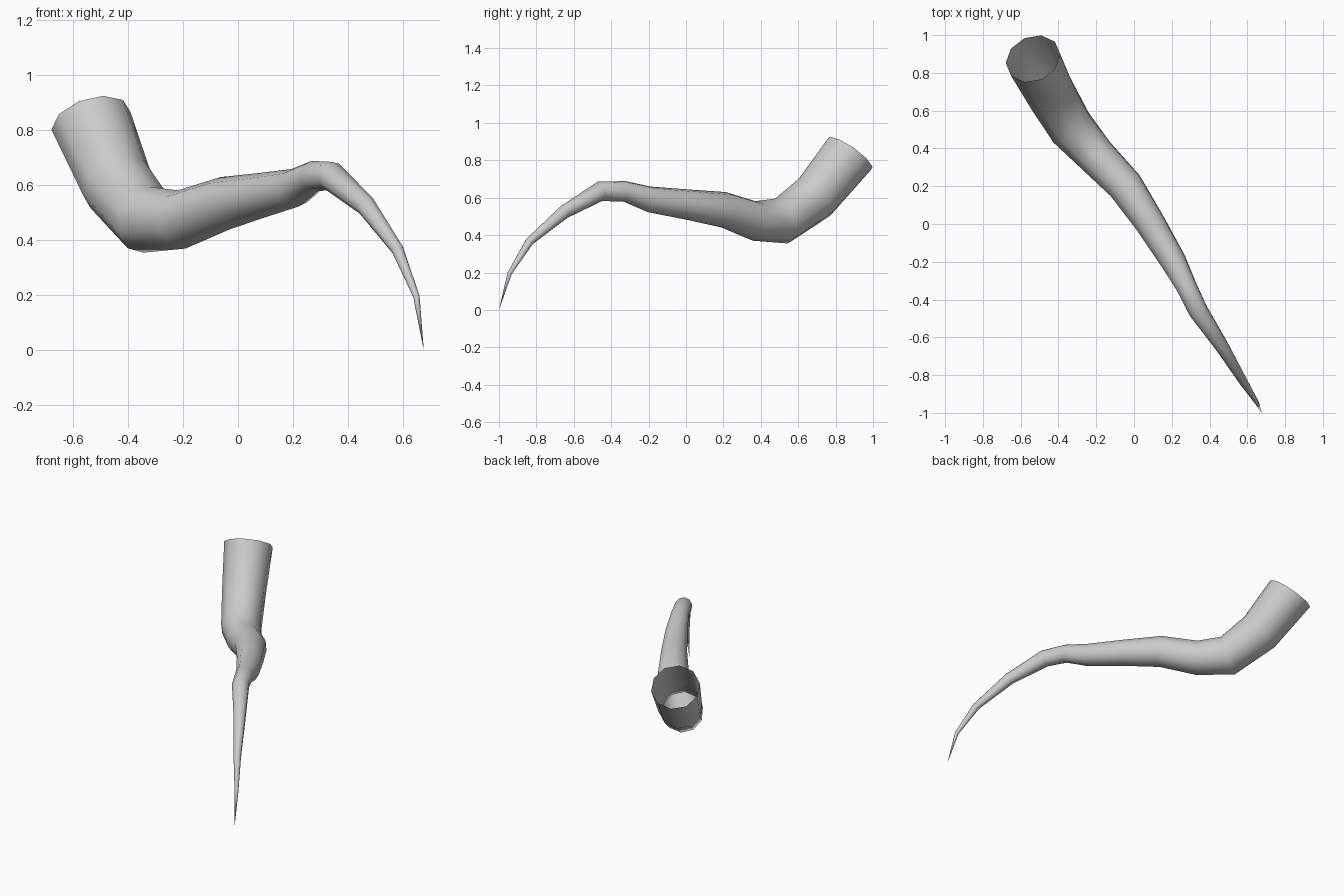
import bpy, bmesh
from math import cos, sin, tau
from mathutils import Vector

if "Cube" in bpy.data.objects:
    bpy.data.objects.remove(bpy.data.objects["Cube"])

SIDES = 10
# Centre line of the horn: x, y, z, radius (open mouth to tip)
PATH = [
    (-0.535, 0.875, 0.835, 0.149), (-0.44, 0.69, 0.605, 0.134),
    (-0.333, 0.51, 0.475, 0.125), (-0.205, 0.365, 0.476, 0.107),
    (-0.047, 0.203, 0.535, 0.097), (0.082, 0.01, 0.563, 0.082),
    (0.207, -0.195, 0.591, 0.070), (0.277, -0.33, 0.634, 0.056),
    (0.34, -0.46, 0.634, 0.053), (0.467, -0.65, 0.525, 0.037),
    (0.58, -0.836, 0.367, 0.023), (0.649, -0.943, 0.196, 0.012),
]
TIP = Vector((0.676, -1.0, 0.0))
MOUTH_AXIS = Vector((0.26, -0.55, -0.79)).normalized()

centres = [Vector(p[:3]) for p in PATH] + [TIP]
bm = bmesh.new()
rings = []
side = Vector((1, 0, 0))

# Rings face the bisector of each bend, with the frame carried along the path
for i, p in enumerate(PATH):
    ahead = (centres[i + 1] - centres[i]).normalized()
    if i == 0:
        axis = MOUTH_AXIS
    else:
        axis = (ahead + (centres[i] - centres[i - 1]).normalized()).normalized()
    side = (side - axis * side.dot(axis)).normalized()
    other = axis.cross(side)
    rings.append([bm.verts.new(centres[i] + p[3] * (side * cos(tau * k / SIDES)
                  + other * sin(tau * k / SIDES))) for k in range(SIDES)])

# Skin between rings
for a, b in zip(rings, rings[1:]):
    for k in range(SIDES):
        n = (k + 1) % SIDES
        bm.faces.new((a[k], a[n], b[n], b[k]))

# Pointed tip
tip = bm.verts.new(TIP)
for k in range(SIDES):
    bm.faces.new((rings[-1][k], rings[-1][(k + 1) % SIDES], tip))

for f in bm.faces:
    f.smooth = True
mesh = bpy.data.meshes.new("horn")
bm.to_mesh(mesh)
bm.free()
horn = bpy.data.objects.new("horn", mesh)
bpy.context.collection.objects.link(horn)
